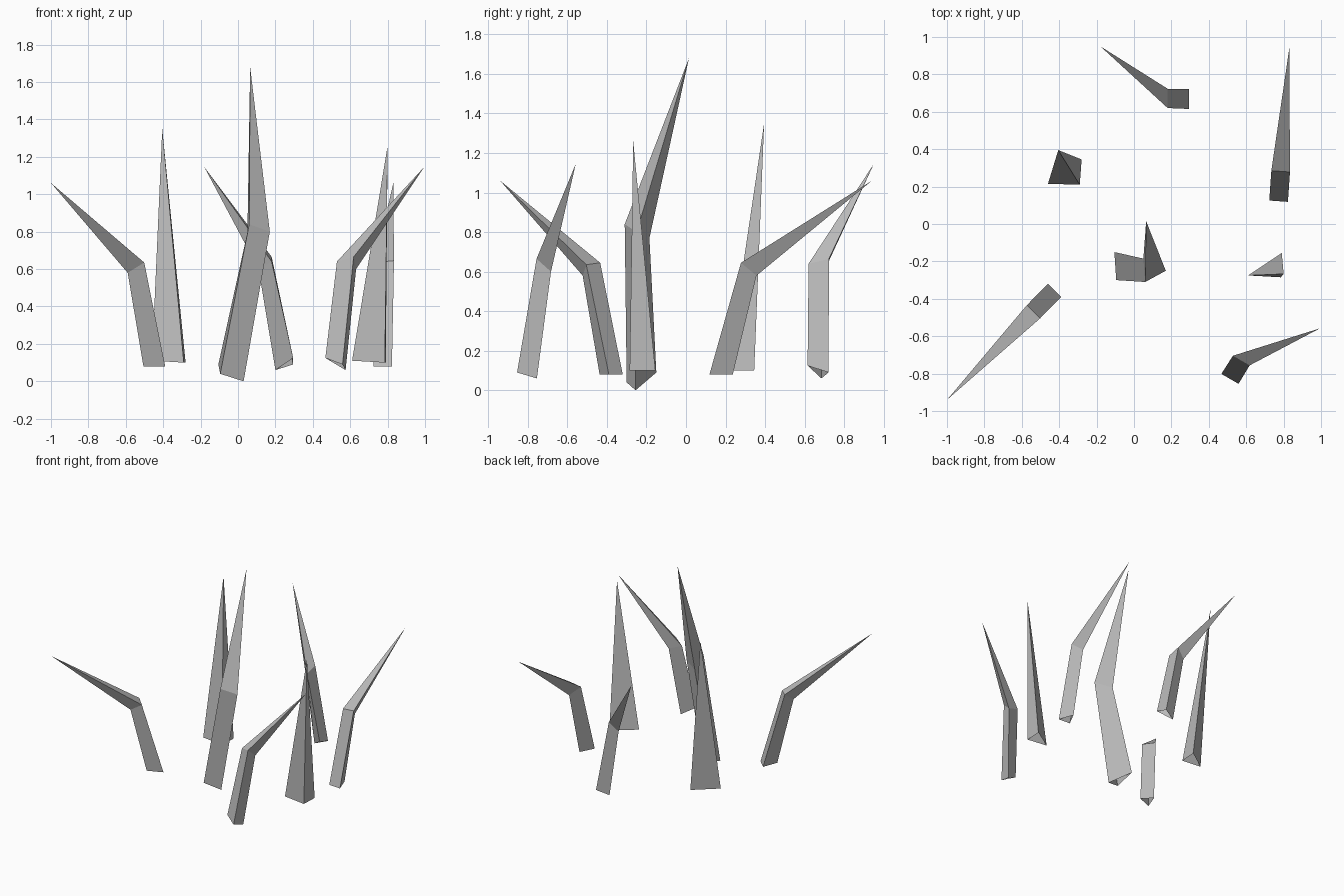
import bpy
import bmesh
from math import radians
from mathutils import Vector, Matrix

cube = bpy.data.objects.get("Cube")
if cube:
    bpy.data.objects.remove(cube, do_unlink=True)

# Single matte grey for every blade
grey = bpy.data.materials.new("blade_grey")
grey.use_nodes = True
colour = (0.5, 0.5, 0.5, 1)
grey.diffuse_color = colour
grey.node_tree.nodes["Principled BSDF"].inputs["Base Color"].default_value = colour


def blade(name, shape, location=(0, 0), yaw=0):
    """Skin three-cornered rings into an open-bottomed blade ending in a point."""
    *rings, tip = shape
    bm = bmesh.new()
    loops = [[bm.verts.new(corner) for corner in ring] for ring in rings]
    point = bm.verts.new(tip)
    for i in range(3):
        j = (i + 1) % 3
        for lower, upper in zip(loops, loops[1:]):
            bm.faces.new((lower[i], lower[j], upper[j], upper[i]))
        bm.faces.new((loops[-1][i], loops[-1][j], point))
    bmesh.ops.recalc_face_normals(bm, faces=bm.faces)
    # Place the blade on the ground plan
    move = Matrix.Translation(Vector((*location, 0)))
    bm.transform(move @ Matrix.Rotation(radians(yaw), 4, "Z"))
    mesh = bpy.data.meshes.new(name)
    bm.to_mesh(mesh)
    bm.free()
    mesh.materials.append(grey)
    obj = bpy.data.objects.new(name, mesh)
    bpy.context.collection.objects.link(obj)
    return obj


# Blade shapes: base ring, optional bend ring, tip
drooping = [
    [(-.05, 0, .08), (.05, 0, .08), (0, .115, .08)],
    [(-.05, .16, .635), (.05, .16, .645), (0, .235, .58)],
    (0, .82, 1.06),
]
twisted = [
    [(-.053, 0, .125), (.053, 0, .09), (.017, .095, .06)],
    [(-.048, .115, .64), (.055, .115, .665), (.03, .185, .6)],
    (.282, .475, 1.145),
]
tall = [
    [(-.105, -.15, .09), (-.095, -.3, .04), (.03, -.255, 0)],
    [(.05, -.185, .77), (.06, -.31, .84), (.17, -.25, .8)],
    (.065, .015, 1.68),
]
leaning_spike = [
    [(-.46, .215, .11), (-.29, .21, .1), (-.28, .345, .1)],
    (-.405, .395, 1.35),
]
upright_spike = [
    [(.61, -.275, .11), (.785, -.285, .1), (.79, -.155, .1)],
    (.8, -.267, 1.26),
]

# Bent blades share a shape and are turned into place
blade("drooping_blade_right", drooping, (-.425, -.355), 135.5)
blade("drooping_blade_left", drooping, (.773, .122), -4)
blade("twisted_blade_back", twisted, (.295, .668), 90)
blade("twisted_blade_front", twisted, (.513, -.828), -30)

# Single blades
blade("tall_blade", tall)
blade("leaning_spike", leaning_spike)
blade("upright_spike", upright_spike)
